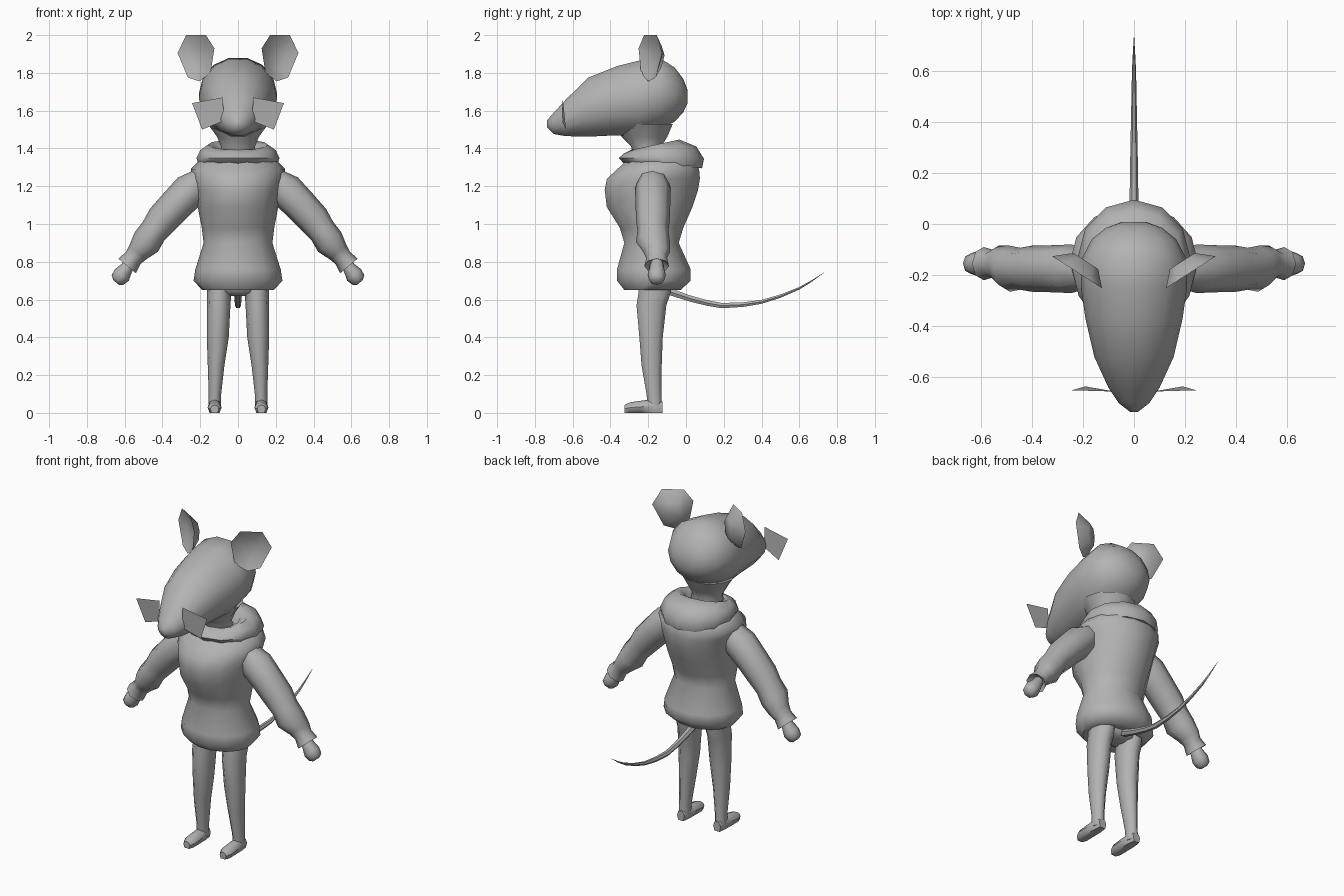
import bpy
import bmesh
from math import cos, sin, tau, radians
from mathutils import Vector

if "Cube" in bpy.data.objects:
    bpy.data.objects.remove(bpy.data.objects["Cube"])

grey = bpy.data.materials.new("plain grey")
grey.use_nodes = True
COLOR = (0.45, 0.45, 0.45, 1)
grey.diffuse_color = COLOR
grey.node_tree.nodes["Principled BSDF"].inputs["Base Color"].default_value = COLOR

X, Y, Z = Vector((1, 0, 0)), Vector((0, 1, 0)), Vector((0, 0, 1))


def finish(name, bm, mirror=False, sharp=55):
    """Turn a bmesh into a smooth object, optionally mirrored across x."""
    mesh = bpy.data.meshes.new(name)
    bm.to_mesh(mesh)
    bm.free()
    mesh.materials.append(grey)
    mesh.shade_smooth()
    mesh.set_sharp_from_angle(angle=radians(sharp))
    obj = bpy.data.objects.new(name, mesh)
    bpy.context.collection.objects.link(obj)
    if mirror:
        mod = obj.modifiers.new("mirror", 'MIRROR')
        mod.use_mirror_merge = False
    return obj


def loft(name, rings, u, v, sides=12, mirror=False, caps=True, sharp=55):
    """Skin elliptical rings given as (centre, radius along u, radius along v)."""
    bm = bmesh.new()
    loops = []
    for c, ru, rv in rings:
        angles = [tau * i / sides for i in range(sides)]
        loops.append([bm.verts.new(Vector(c) + u * ru * cos(a) + v * rv * sin(a))
                      for a in angles])
    for a, b in zip(loops, loops[1:]):
        for i in range(sides):
            j = (i + 1) % sides
            bm.faces.new((a[i], a[j], b[j], b[i]))
    if caps:
        bm.faces.new(loops[0])
        bm.faces.new(loops[-1])
    bmesh.ops.recalc_face_normals(bm, faces=bm.faces)
    return finish(name, bm, mirror, sharp)


# Head: y, centre z, half width, half height
head = [(-.735, 1.53, .015, .02), (-.70, 1.533, .06, .058), (-.64, 1.56, .10, .097),
        (-.52, 1.618, .155, .16), (-.37, 1.652, .19, .187), (-.25, 1.665, .207, .205),
        (-.14, 1.69, .207, .195), (-.06, 1.685, .165, .147), (-.015, 1.68, .11, .092),
        (.007, 1.675, .05, .04)]
loft("head", [((0, y, z), rx, rz) for y, z, rx, rz in head], X, Z, 14)

# Neck: z, centre y, half width, half depth
neck = [(1.33, -.20, .10, .085), (1.41, -.21, .09, .08), (1.46, -.22, .11, .12),
        (1.53, -.22, .16, .15)]
loft("neck", [((0, y, z), rx, ry) for z, y, rx, ry in neck], X, Y)

# Sweater body: z, back y, front y, half width
body = [(.655, -.06, -.29, .15), (.65, -.025, -.33, .19), (.70, .03, -.37, .235),
        (.76, .03, -.37, .226), (.90, -.035, -.33, .182), (.98, -.01, -.355, .192),
        (1.09, .04, -.425, .213), (1.18, .07, -.437, .225), (1.24, .08, -.425, .24),
        (1.29, .075, -.37, .25), (1.335, .05, -.32, .205), (1.36, .0, -.28, .15)]
loft("sweater_body", [((0, (b + f) / 2, z), w, (b - f) / 2) for z, b, f, w in body],
     X, Y, 14)

# Hood resting on the shoulders: half width, front (y, z), back (y, z)
hood = [(.17, (-.29, 1.31), (.02, 1.30)), (.205, (-.33, 1.32), (.085, 1.295)),
        (.22, (-.355, 1.35), (.095, 1.345)), (.20, (-.33, 1.372), (.055, 1.41)),
        (.16, (-.29, 1.392), (-.035, 1.447)), (.12, (-.28, 1.385), (-.07, 1.425)),
        (.10, (-.28, 1.34), (-.10, 1.36))]
bm = bmesh.new()
SIDES = 12
loops = []
for w, f, b in hood:
    front, back = Vector((0, *f)), Vector((0, *b))
    mid, half = (front + back) / 2, (back - front) / 2
    loops.append([bm.verts.new(mid + X * w * cos(tau * i / SIDES) + half * sin(tau * i / SIDES))
                  for i in range(SIDES)])
for a, b in zip(loops, loops[1:]):
    for i in range(SIDES):
        j = (i + 1) % SIDES
        bm.faces.new((a[i], a[j], b[j], b[i]))
bmesh.ops.recalc_face_normals(bm, faces=bm.faces)
finish("hood", bm)

# Sleeves and hands, lofted across the arm's direction
across = Vector((.77, 0, .64))
sleeve = [(.19, 1.235, .07, .08), (.245, 1.185, .095, .095), (.32, 1.11, .09, .092),
          (.40, 1.025, .086, .09), (.445, .965, .075, .082), (.485, .905, .08, .09),
          (.53, .85, .058, .07), (.555, .82, .05, .055), (.587, .778, .06, .065),
          (.572, .797, .03, .035)]
loft("sleeve", [((x, -.175 + .02 * (x > .5), z), r, ry) for x, z, r, ry in sleeve],
     across, Y, 8, True)
hand = [(.565, .805, .03, .03), (.59, .765, .035, .04), (.615, .73, .048, .048),
        (.638, .703, .04, .04), (.645, .69, .02, .022)]
loft("hand", [((x, -.155, z), r, ry) for x, z, r, ry in hand], across, Y, 8, True)

# Hips hidden under the sweater
hips = [(.62, .05, .05), (.64, .13, .085), (.70, .165, .10), (.78, .14, .09)]
loft("hips", [((0, -.165, z), rx, ry) for z, rx, ry in hips], X, Y)

# Legs: z, x, half width, y, half depth
leg = [(.72, .09, .075, -.165, .09), (.64, .10, .065, -.165, .09), (.57, .102, .062, -.183, .083),
       (.40, .107, .058, -.185, .065), (.25, .116, .044, -.182, .056),
       (.10, .122, .033, -.17, .041), (.02, .124, .033, -.165, .038)]
loft("leg", [((x, y, z), rx, ry) for z, x, rx, y, ry in leg], X, Y, 10, True)

# Feet with flat soles
foot = [(-.125, .03, .025, .03), (-.17, .037, .034, .037), (-.24, .032, .036, .032),
        (-.295, .028, .037, .028), (-.325, .022, .022, .02)]
feet = loft("foot", [((.124, y, z), rx, rz) for y, z, rx, rz in foot], X, Z, 8, True, sharp=45)
for vert in feet.data.vertices:
    if vert.co.z < .016:
        vert.co.z = 0

# Tail tapering to a point
tail = [(-.16, .68, .024), (-.08, .64, .022), (.02, .606, .019), (.11, .582, .017),
        (.19, .568, .016), (.30, .573, .014), (.40, .588, .012), (.50, .618, .01),
        (.60, .66, .008), (.66, .695, .005), (.73, .742, .001)]
loft("tail", [((0, y, z), r, r) for y, z, r in tail], X, Z, 6)

# Ears: thin cups facing forward and outward
rim = [(.145, 1.80), (.125, 1.93), (.17, 2.0), (.275, 2.0), (.32, 1.905), (.265, 1.775),
       (.205, 1.755)]
bm = bmesh.new()
edge = [bm.verts.new((x, -.235 + .64 * (x - .15), z)) for x, z in rim]
centre = sum((v.co for v in edge), Vector()) / len(edge)
backward = Vector((-.54, .84, 0))
for depth, flip in ((.055, True), (.03, False)):
    ring = [bm.verts.new(centre + (v.co - centre) * .5 + backward * depth) for v in edge]
    for i in range(len(edge)):
        j = (i + 1) % len(edge)
        quad = [edge[i], edge[j], ring[j], ring[i]]
        bm.faces.new(quad[::-1] if flip else quad)
    bm.faces.new(ring[::-1] if flip else ring)
bmesh.ops.recalc_face_normals(bm, faces=bm.faces)
finish("ear", bm, True)

# Whisker cards beside the nose
bm = bmesh.new()
card = [(.08, -.655, 1.67), (.075, -.655, 1.545), (.19, -.635, 1.50), (.243, -.65, 1.64)]
bm.faces.new([bm.verts.new(p) for p in card])
finish("whisker_card", bm, True)
